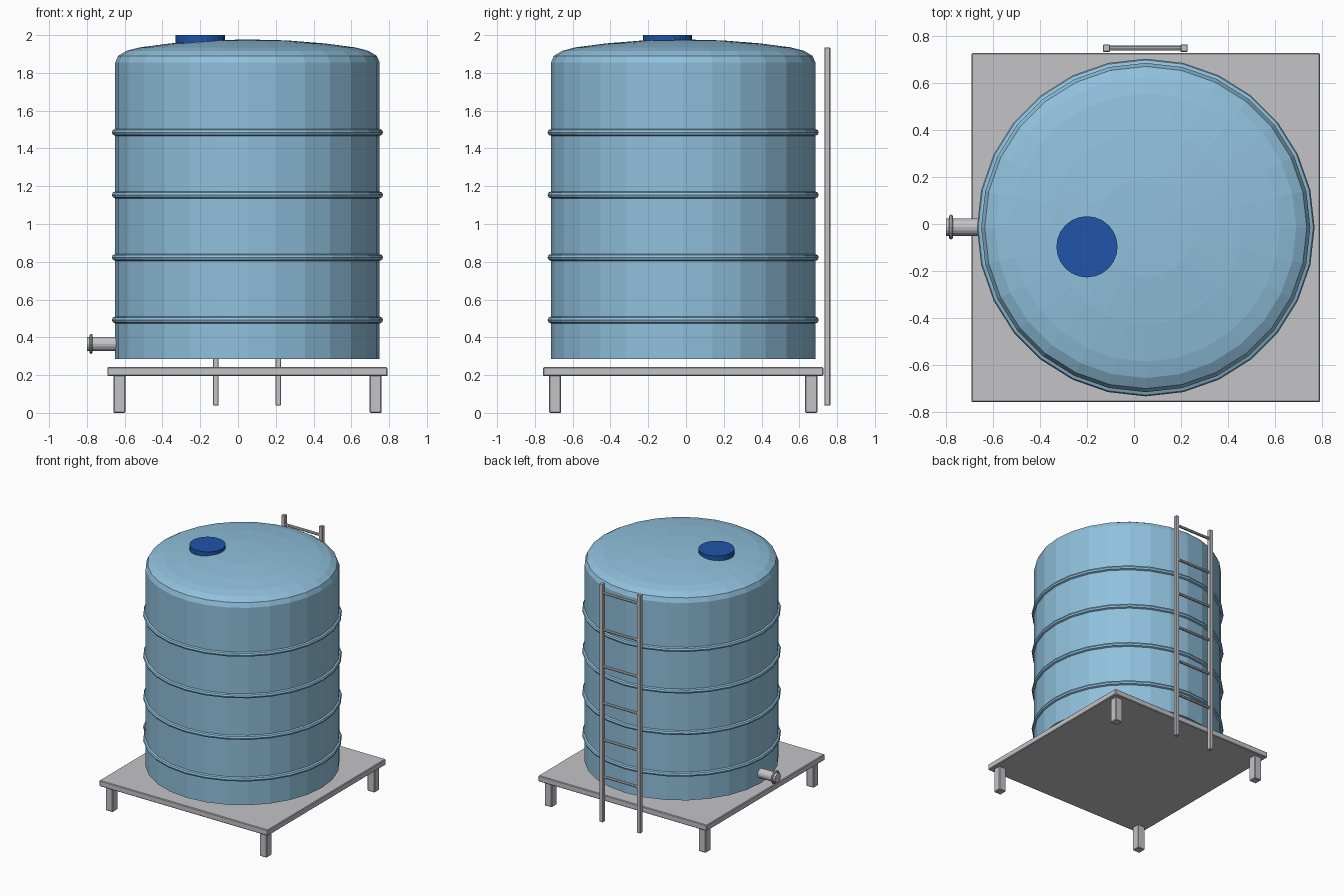
import bpy
import bmesh
import math
from mathutils import Matrix, Vector

if "Cube" in bpy.data.objects:
    bpy.data.objects.remove(bpy.data.objects["Cube"], do_unlink=True)

CX, CY = 0.05, -0.015      # tank axis
SIDES = 28


def material(name, color):
    mat = bpy.data.materials.new(name)
    mat.use_nodes = True
    mat.diffuse_color = (*color, 1)
    mat.node_tree.nodes["Principled BSDF"].inputs["Base Color"].default_value = (*color, 1)
    return mat


tank_blue = material("tank blue", (0.28, 0.53, 0.72))
lid_blue = material("lid blue", (0.014, 0.09, 0.40))
steel = material("grey steel", (0.55, 0.55, 0.57))


def finish(name, bm, mat):
    bmesh.ops.recalc_face_normals(bm, faces=bm.faces)
    mesh = bpy.data.meshes.new(name)
    bm.to_mesh(mesh)
    bm.free()
    mesh.materials.append(mat)
    obj = bpy.data.objects.new(name, mesh)
    bpy.context.collection.objects.link(obj)
    return obj


def box(name, low, high, mat, bevel=0):
    low, high = Vector(low), Vector(high)
    bm = bmesh.new()
    size = Matrix.Diagonal((*(high - low), 1))
    bmesh.ops.create_cube(bm, size=1, matrix=Matrix.Translation((low + high) / 2) @ size)
    if bevel:
        bmesh.ops.bevel(bm, geom=bm.edges[:], offset=bevel, segments=1, affect='EDGES')
    return finish(name, bm, mat)


def cylinder(name, start, end, radius, mat, sides):
    start, end = Vector(start), Vector(end)
    axis = end - start
    turn = axis.to_track_quat('Z', 'Y').to_matrix().to_4x4()
    bm = bmesh.new()
    bmesh.ops.create_cone(bm, cap_ends=True, segments=sides, radius1=radius, radius2=radius,
                          depth=axis.length, matrix=Matrix.Translation((start + end) / 2) @ turn)
    return finish(name, bm, mat)


def lathe(name, profile, mat, sides, matrix, closed=False):
    """Spin (radius, height) points around the local z axis."""
    bm = bmesh.new()
    verts = [bm.verts.new((r, 0, z)) for r, z in profile]
    edges = [bm.edges.new(pair) for pair in zip(verts, verts[1:])]
    if closed:
        edges.append(bm.edges.new((verts[-1], verts[0])))
    bmesh.ops.spin(bm, geom=verts + edges, cent=(0, 0, 0), axis=(0, 0, 1),
                   angle=math.tau, steps=sides)
    bmesh.ops.remove_doubles(bm, verts=bm.verts[:], dist=0.0005)
    bm.transform(matrix)
    return finish(name, bm, mat)


def torus(name, major, minor, mat, sides, matrix, around=8):
    angles = [math.tau * i / around for i in range(around)]
    profile = [(major + minor * math.cos(a), minor * math.sin(a)) for a in angles]
    return lathe(name, profile, mat, sides, matrix, closed=True)


# Tank shell with shallow domed roof
shell = [(0, 0.285), (0.70, 0.285), (0.70, 1.855), (0.685, 1.89), (0.64, 1.917),
         (0.57, 1.935), (0.41, 1.956), (0.21, 1.972), (0, 1.977)]
lathe("tank", shell, tank_blue, SIDES, Matrix.Translation((CX, CY, 0)))

# Reinforcing hoops
for i in range(4):
    torus(f"hoop_{i + 1}", 0.70, 0.018, tank_blue, SIDES,
          Matrix.Translation((CX, CY, 0.492 + 0.331 * i)))

# Hatch lid
cylinder("hatch_lid", (-0.2, -0.097, 1.94), (-0.2, -0.097, 2.0), 0.13, lid_blue, 24)

# Outlet pipe and its rim
cylinder("outlet_pipe", (-0.80, -0.013, 0.365), (-0.62, -0.013, 0.365), 0.037, steel, 16)
torus("outlet_rim", 0.045, 0.008, steel, 16,
      Matrix.Translation((-0.778, -0.013, 0.365)) @ Matrix.Rotation(math.pi / 2, 4, 'Y'))

# Stand: platform and four legs
box("platform", (CX - 0.742, CY - 0.742, 0.195), (CX + 0.742, CY + 0.742, 0.242), steel, 0.005)
for side, sx in (("right", -1), ("left", 1)):
    for end, sy in (("front", -1), ("back", 1)):
        x, y = CX + 0.678 * sx, CY + 0.678 * sy
        box(f"leg_{end}_{side}", (x - 0.032, y - 0.032, 0), (x + 0.032, y + 0.032, 0.2),
            steel, 0.005)

# Ladder behind the tank
for side, x in (("right", -0.117), ("left", 0.213)):
    box(f"ladder_rail_{side}", (x - 0.015, 0.732, 0.04), (x + 0.015, 0.764, 1.935), steel, 0.003)
for i in range(6):
    z = 0.40 + 0.292 * i
    cylinder(f"ladder_rung_{i + 1}", (-0.117, 0.748, z), (0.213, 0.748, z), 0.011, steel, 8)
